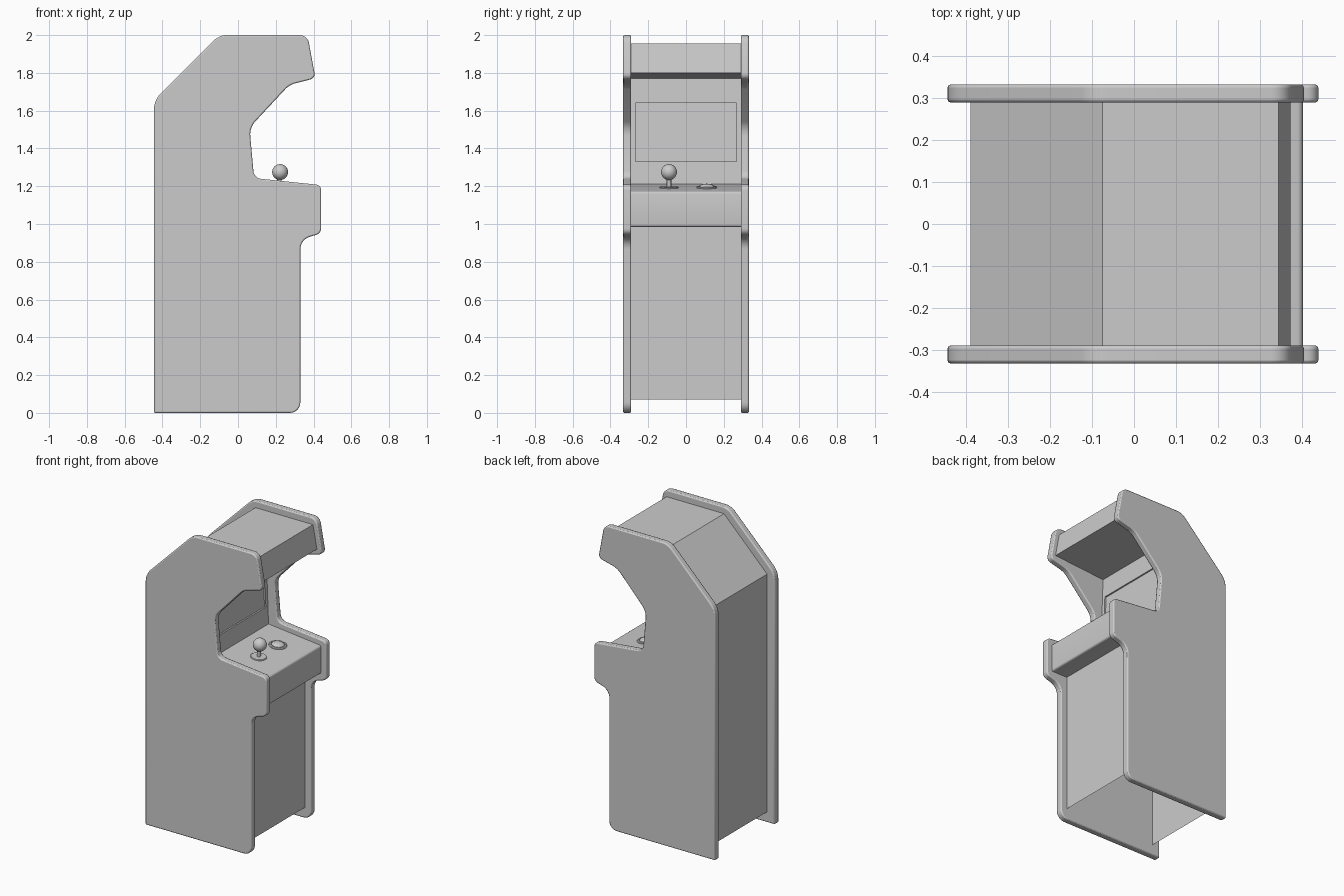
import bpy, bmesh, math
from mathutils import Vector, Matrix

if "Cube" in bpy.data.objects:
    bpy.data.objects.remove(bpy.data.objects["Cube"])


def rounded(corners, steps=7, closed=True):
    """Turn (x, z, radius) corners into a profile with arced corners."""
    out, n = [], len(corners)
    for i, (x, z, r) in enumerate(corners):
        p = Vector((x, z))
        if r == 0 or (not closed and i in (0, n - 1)):
            out.append(p)
            continue
        a = (Vector(corners[i - 1][:2]) - p).normalized()
        b = (Vector(corners[(i + 1) % n][:2]) - p).normalized()
        half = a.angle(b) / 2
        c = p + (a + b).normalized() * r / math.sin(half)
        s = p + a * r / math.tan(half) - c
        e = p + b * r / math.tan(half) - c
        turn = math.atan2(s.x * e.y - s.y * e.x, s.dot(e))
        for k in range(steps + 1):
            out.append(c + Matrix.Rotation(turn * k / steps, 2) @ s)
    return out


def finish(bm, name, angle=35):
    me = bpy.data.meshes.new(name)
    bm.to_mesh(me)
    bm.free()
    ob = bpy.data.objects.new(name, me)
    bpy.context.collection.objects.link(ob)
    bpy.ops.object.select_all(action='DESELECT')
    ob.select_set(True)
    bpy.context.view_layer.objects.active = ob
    bpy.ops.object.shade_smooth_by_angle(angle=math.radians(angle))
    return ob


# Side panels with a softened rim
side = rounded([
    (-0.445, 0, 0), (0.33, 0, 0.055), (0.33, 0.918, 0.07), (0.44, 0.95, 0.035),
    (0.44, 1.206, 0.03), (0.085, 1.243, 0.045), (0.061, 1.51, 0.10),
    (0.272, 1.737, 0.11), (0.41, 1.772, 0.03), (0.368, 2.0, 0.05),
    (-0.10, 2.0, 0.10), (-0.445, 1.655, 0.12)])
for name, y0 in (("side_panel_left", -0.333), ("side_panel_right", 0.29)):
    bm = bmesh.new()
    face = bm.faces.new([bm.verts.new((p.x, y0, p.y)) for p in side])
    ext = bmesh.ops.extrude_face_region(bm, geom=[face], use_keep_orig=True)
    bmesh.ops.translate(bm, vec=(0, 0.043, 0),
                        verts=[v for v in ext["geom"] if isinstance(v, bmesh.types.BMVert)])
    bmesh.ops.recalc_face_normals(bm, faces=bm.faces)
    ob = finish(bm, name)
    bev = ob.modifiers.new("rim", 'BEVEL')
    bev.width, bev.segments = 0.007, 2
    bev.limit_method, bev.angle_limit = 'ANGLE', math.radians(60)


# Cabinet body: open-bottomed shell between the panels
def screen_x(z):
    return 0.02 - 0.02 * (z - 1.212) / 0.558


shell = rounded([
    (0.285, 0.07, 0), (0.285, 0.985, 0), (0.403, 0.985, 0.012), (0.403, 1.172, 0.014),
    (0.02, 1.212, 0), (screen_x(1.33), 1.33, 0), (screen_x(1.64), 1.64, 0), (0.0, 1.77, 0),
    (0.374, 1.80, 0), (0.345, 1.955, 0), (-0.075, 1.955, 0), (-0.39, 1.64, 0),
    (-0.39, 0.07, 0)], steps=4, closed=False)
cols = (-0.29, -0.268, 0.268, 0.29)
bm = bmesh.new()
grid = [[bm.verts.new((p.x, y, p.y)) for y in cols] for p in shell]
for r0, r1 in zip(grid, grid[1:]):
    for j in range(3):
        bm.faces.new((r0[j], r0[j + 1], r1[j + 1], r1[j]))
bm.normal_update()
# Recessed screen
screen = [f for f in bm.faces if abs(f.calc_center_median().y) < 0.01
          and abs(f.calc_center_median().z - 1.485) < 0.01
          and abs(f.calc_center_median().x) < 0.1]
ext = bmesh.ops.extrude_face_region(bm, geom=screen)
bmesh.ops.translate(bm, vec=(-0.01, 0, 0),
                    verts=[v for v in ext["geom"] if isinstance(v, bmesh.types.BMVert)])
bmesh.ops.delete(bm, geom=[f for f in screen if f.is_valid], context='FACES_ONLY')
bmesh.ops.recalc_face_normals(bm, faces=bm.faces)
finish(bm, "cabinet_body", 30)


# Controls: lathed parts standing square on the sloped deck
def lathe(name, profile, y, steps=32):
    bm = bmesh.new()
    vs = [bm.verts.new((r, 0, z)) for r, z in profile]
    edges = [bm.edges.new(e) for e in zip(vs, vs[1:])]
    bmesh.ops.spin(bm, geom=vs + edges, axis=(0, 0, 1), cent=(0, 0, 0),
                   angle=math.tau, steps=steps)
    bmesh.ops.remove_doubles(bm, verts=bm.verts, dist=1e-5)
    bmesh.ops.recalc_face_normals(bm, faces=bm.faces)
    ob = finish(bm, name)
    ob.location = (0.214, y, 1.1915)
    ob.rotation_euler = (0, math.radians(6), 0)


def arc(r, cz, a0, a1, n):
    return [(r * math.cos(math.radians(a0 + (a1 - a0) * k / n)),
             cz + r * math.sin(math.radians(a0 + (a1 - a0) * k / n))) for k in range(n + 1)]


lathe("joystick_base", [(0.05, -0.004), (0.05, 0.003), (0.046, 0.006), (0, 0.006)], -0.09)
lathe("joystick_shaft", [(0.012, 0), (0.012, 0.06)], -0.09, 16)
lathe("joystick_ball", arc(0.042, 0.084, -90, 90, 16), -0.09)
lathe("button_ring", [(0.055, -0.004), (0.055, 0.004), (0.05, 0.008), (0.042, 0.008), (0.04, 0.002)], 0.11)
lathe("button_cap", [(0.039, 0), (0.039, 0.008), (0.034, 0.014), (0.024, 0.018),
                     (0.012, 0.0205), (0, 0.021)], 0.11)
